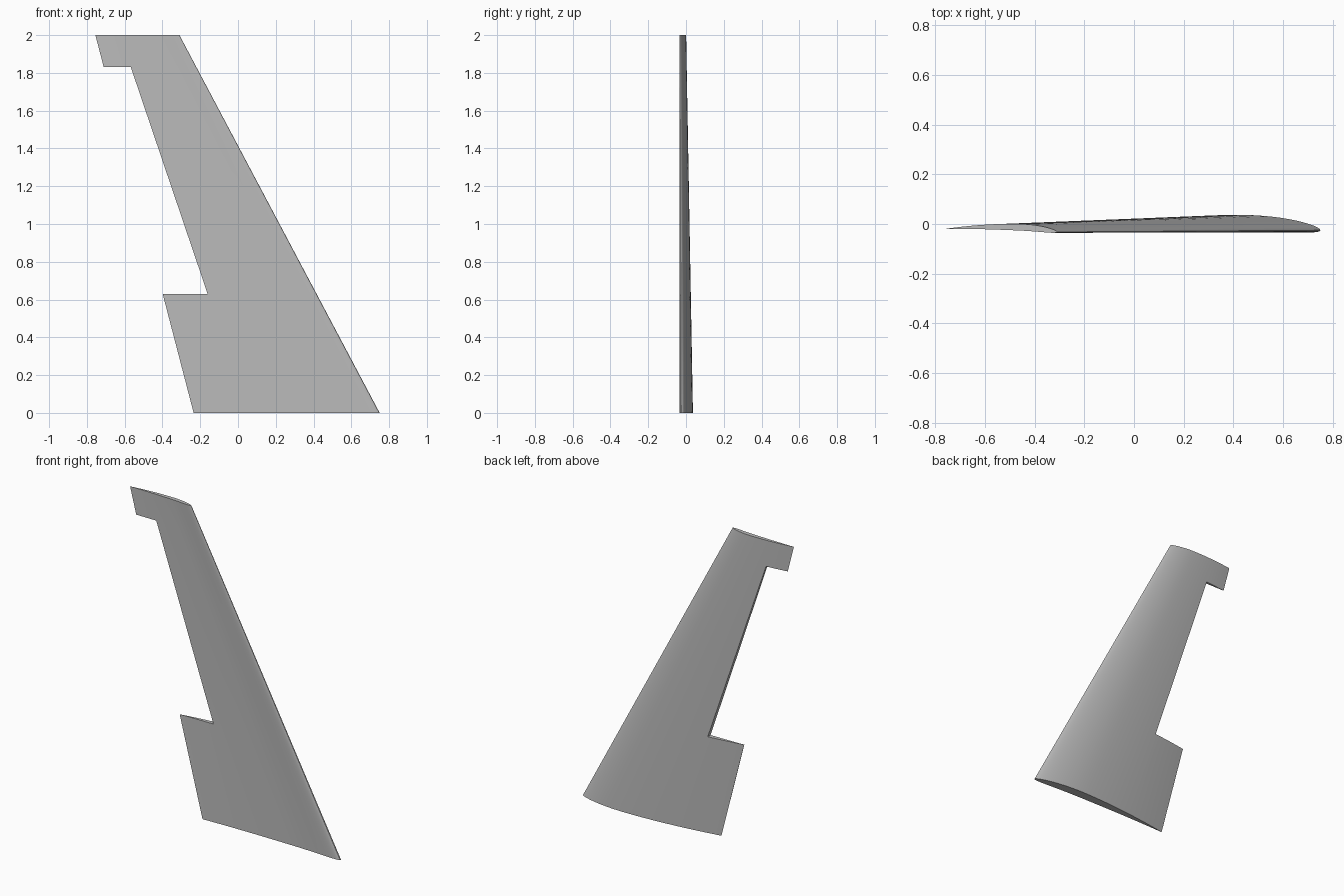
import bpy, bmesh, math

if "Cube" in bpy.data.objects:
    bpy.data.objects.remove(bpy.data.objects["Cube"], do_unlink=True)

SPAN = 2.0
HINGE = 0.708               # chord fraction where the control surface cutouts start
STATIONS = [0.0, 0.63, 1.83, SPAN]
CAMBER, CREST, THICK = 0.033, 0.35, 0.06


def lerp(a, b, f):
    return a + (b - a) * f


def camber(t):
    if t < CREST:
        return CAMBER * (2 * CREST * t - t * t) / CREST ** 2
    return CAMBER * (1 - 2 * CREST + 2 * CREST * t - t * t) / (1 - CREST) ** 2


def half_thickness(t):
    return 5 * THICK * (0.297 * math.sqrt(t) - 0.126 * t - 0.352 * t ** 2
                        + 0.284 * t ** 3 - 0.102 * t ** 4)


# Chord fractions, dense at the nose, with one exactly on the hinge line
FRONT = 18
fractions = [HINGE * (1 - math.cos(math.pi / 2 * i / FRONT)) for i in range(FRONT + 1)]
fractions += [lerp(HINGE, 1, i / 6) for i in range(1, 7)]
LAST = len(fractions) - 1

bm = bmesh.new()


def section(z, side):
    """Row of vertices from nose to tail on the cambered (+1) or flatter (-1) side."""
    f = z / SPAN
    nose, tail = lerp(0.75, -0.31, f), lerp(-0.235, -0.755, f)
    chord = nose - tail
    base, twist = lerp(-0.025, -0.032, f), lerp(0, 0.013, f)
    row = []
    for t in fractions:
        y = base + twist * t + chord * (camber(t) + side * half_thickness(t))
        row.append(bm.verts.new((lerp(nose, tail, t), y, z)))
    return row


upper = [section(z, 1) for z in STATIONS]
lower = [section(z, -1) for z in STATIONS]
for u, l in zip(upper, lower):
    bm.verts.remove(l[0])
    l[0] = u[0]             # both sides share the nose


def cap(k, start):
    """Close a section from the given chord index to the tail."""
    for i in range(start, LAST):
        corners = [upper[k][i], upper[k][i + 1], lower[k][i + 1], lower[k][i]]
        bm.faces.new(list(dict.fromkeys(corners)))


# Skin: the middle bay stops at the hinge line
for k, end in enumerate((LAST, FRONT, LAST)):
    for rows in (upper, lower):
        a, b = rows[k], rows[k + 1]
        for i in range(end):
            bm.faces.new((a[i], a[i + 1], b[i + 1], b[i]))
    bm.faces.new((upper[k][end], lower[k][end], lower[k + 1][end], upper[k + 1][end]))

# Root, cutout ends and tip
for k, start in enumerate((0, FRONT, FRONT, 0)):
    cap(k, start)

bmesh.ops.recalc_face_normals(bm, faces=bm.faces)
mesh = bpy.data.meshes.new("wing_panel")
bm.to_mesh(mesh)
bm.free()

wing = bpy.data.objects.new("wing_panel", mesh)
bpy.context.collection.objects.link(wing)

# Plain grey finish
grey = bpy.data.materials.new("plain_grey")
grey.use_nodes = True
colour = (0.5, 0.5, 0.5, 1)
grey.diffuse_color = colour
grey.node_tree.nodes["Principled BSDF"].inputs["Base Color"].default_value = colour
mesh.materials.append(grey)

bpy.context.view_layer.objects.active = wing
wing.select_set(True)
bpy.ops.object.shade_smooth_by_angle(angle=math.radians(35))
